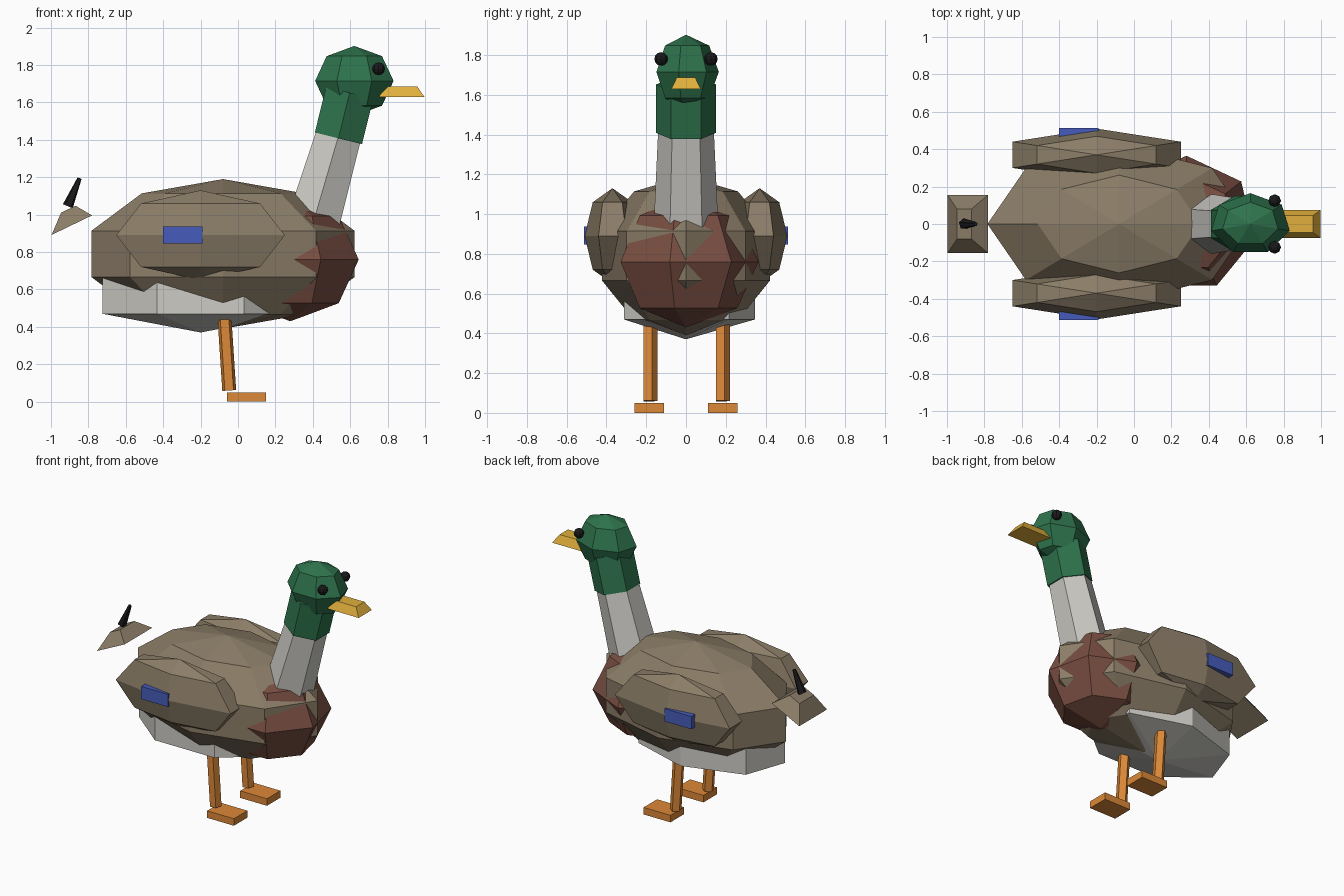
import bpy
import bmesh
from math import atan2
from mathutils import Matrix, Vector

if "Cube" in bpy.data.objects:
    bpy.data.objects.remove(bpy.data.objects["Cube"], do_unlink=True)


def material(name, rgb):
    mat = bpy.data.materials.new(name)
    mat.use_nodes = True
    colour = (*rgb, 1)
    mat.diffuse_color = colour
    mat.node_tree.nodes["Principled BSDF"].inputs["Base Color"].default_value = colour
    return mat


tan = material("tan_feathers", (0.26, 0.205, 0.137))
green = material("green_feathers", (0.027, 0.17, 0.072))
white = material("pale_feathers", (0.61, 0.60, 0.56))
chestnut = material("chestnut_feathers", (0.19, 0.076, 0.054))
yellow = material("yellow_beak", (0.75, 0.43, 0.045))
orange = material("orange_legs", (0.72, 0.25, 0.04))
blue = material("blue_wing_patch", (0.061, 0.107, 0.50))
black = material("black", (0.01, 0.01, 0.011))


def finish(name, bm, mat):
    bmesh.ops.recalc_face_normals(bm, faces=bm.faces)
    mesh = bpy.data.meshes.new(name)
    bm.to_mesh(mesh)
    bm.free()
    mesh.materials.append(mat)
    obj = bpy.data.objects.new(name, mesh)
    bpy.context.collection.objects.link(obj)
    return obj


def ball(name, mat, centre, radii, segments, rings):
    """Faceted ellipsoid with its poles on z."""
    bm = bmesh.new()
    bmesh.ops.create_uvsphere(bm, u_segments=segments, v_segments=rings, radius=1)
    bm.transform(Matrix.Translation(centre) @ Matrix.Diagonal((*radii, 1)))
    return finish(name, bm, mat)


def rod(name, mat, start, end, r_start, r_end, sides):
    """Tapered prism between two points, leaning along x."""
    start, end = Vector(start), Vector(end)
    axis = end - start
    bm = bmesh.new()
    bmesh.ops.create_cone(bm, cap_ends=True, segments=sides,
                          radius1=r_start, radius2=r_end, depth=axis.length)
    lean = Matrix.Rotation(atan2(axis.x, axis.z), 4, "Y")
    bm.transform(Matrix.Translation((start + end) / 2) @ lean)
    return finish(name, bm, mat)


def block(name, mat, centre, size, taper=(1, 1), shift=0, tilt=0):
    """Box whose top can be narrowed and moved along x."""
    bm = bmesh.new()
    bmesh.ops.create_cube(bm, size=1)
    bm.transform(Matrix.Diagonal((*size, 1)))
    for v in bm.verts:
        if v.co.z > 0:
            v.co.x = v.co.x * taper[0] + shift
            v.co.y *= taper[1]
    bm.transform(Matrix.Translation(centre) @ Matrix.Rotation(tilt, 4, "Y"))
    return finish(name, bm, mat)


# Body
ball("body", tan, (-0.08, 0, 0.79), (0.74, 0.445, 0.40), 8, 5)
ball("belly", white, (-0.20, 0, 0.57), (0.62, 0.40, 0.20), 7, 3)
ball("breast", chestnut, (0.28, 0, 0.76), (0.375, 0.365, 0.33), 7, 4)

# Neck and head
rod("neck", white, (0.40, 0, 0.95), (0.537, 0, 1.42), 0.162, 0.14, 6)
rod("collar", green, (0.537, 0, 1.408), (0.597, 0, 1.652), 0.15, 0.15, 6)
ball("head", green, (0.622, 0, 1.715), (0.215, 0.165, 0.187), 7, 4)
block("beak", yellow, (0.875, 0, 1.657), (0.245, 0.148, 0.058), (0.68, 0.63))

# Tail and curled feather
block("tail", tan, (-0.907, 0, 0.982), (0.24, 0.31, 0.085), (0.36, 0.52), 0.02, -0.45)
rod("tail_feather", black, (-0.91, 0, 1.045), (-0.847, 0, 1.195), 0.03, 0.012, 5)

# Paired parts
for side, s in (("left", 1), ("right", -1)):
    ball(side + "_wing", tan, (-0.20, s * 0.37, 0.89), (0.52, 0.14, 0.24), 6, 4)
    block(side + "_wing_patch", blue, (-0.295, s * 0.487, 0.892), (0.21, 0.05, 0.09))
    ball(side + "_eye", black, (0.752, s * 0.125, 1.78), (0.034, 0.034, 0.034), 8, 6)
    rod(side + "_leg", orange, (-0.047, s * 0.182, 0.06), (-0.075, s * 0.182, 0.49),
        0.039, 0.039, 5)
    block(side + "_foot", orange, (0.045, s * 0.185, 0.025), (0.21, 0.15, 0.05))
